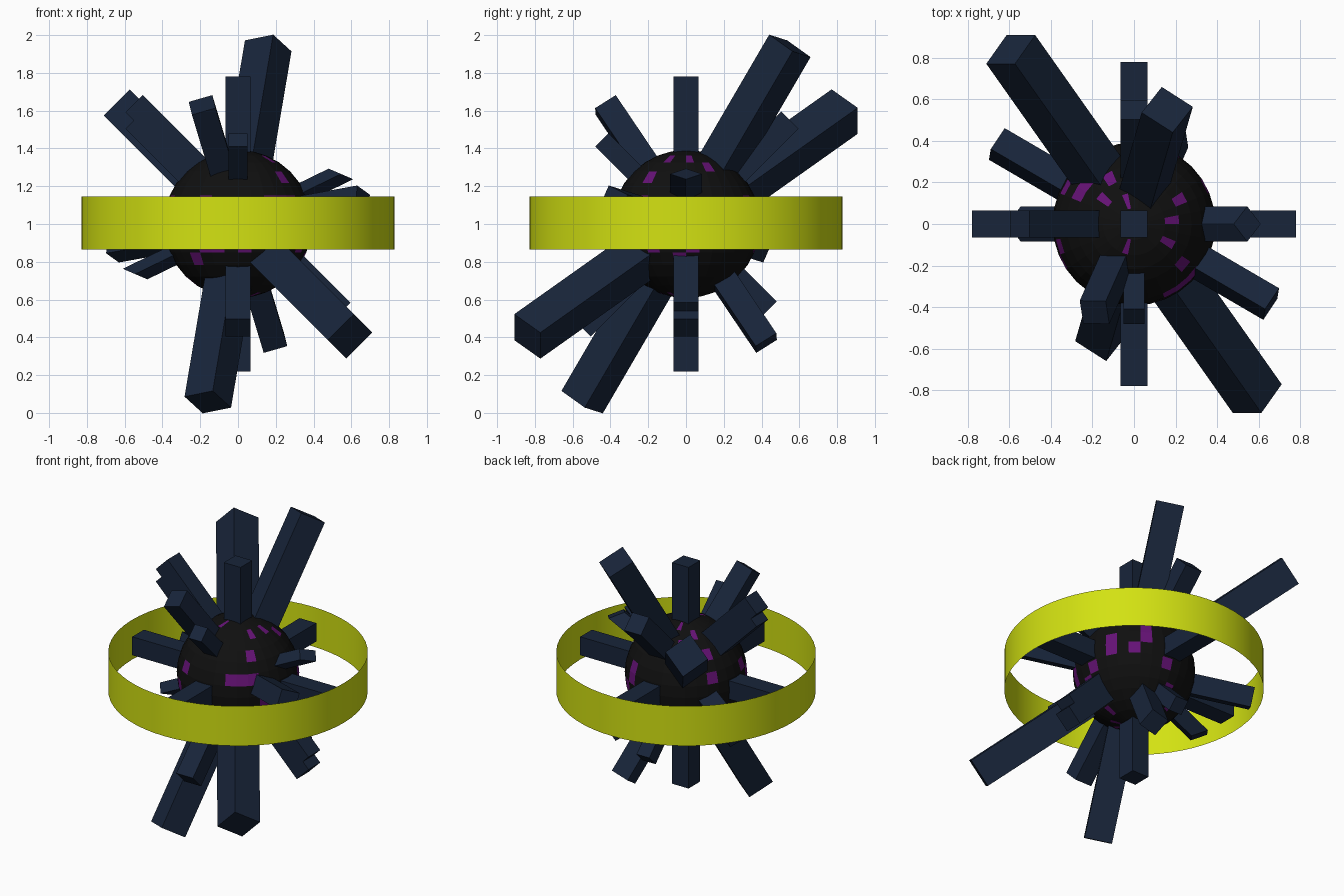
import bpy, bmesh, math, random
from mathutils import Vector

if "Cube" in bpy.data.objects:
    bpy.data.objects.remove(bpy.data.objects["Cube"])

MID = Vector((0, 0, 1))


def material(name, rgb):
    m = bpy.data.materials.new(name)
    m.diffuse_color = (*rgb, 1)
    m.use_nodes = True
    m.node_tree.nodes["Principled BSDF"].inputs["Base Color"].default_value = m.diffuse_color
    return m


navy = material("navy", (0.009, 0.018, 0.042))
black = material("black", (0.005, 0.005, 0.005))
purple = material("purple", (0.13, 0.006, 0.18))
yellow = material("yellow", (0.65, 0.76, 0.006))


def prism(name, c, u, v, mid=MID):
    """Double-ended bar through mid; c = end centre, u and v = half edges of the cap."""
    bm = bmesh.new()
    rings = []
    for s in (-1, 1):
        rings.append([bm.verts.new(mid + c * s + u * a + v * b)
                      for a, b in ((-1, -1), (1, -1), (1, 1), (-1, 1))])
    lo, hi = rings
    bm.faces.new(lo)
    bm.faces.new(hi)
    for i in range(4):
        j = (i + 1) % 4
        bm.faces.new((lo[i], lo[j], hi[j], hi[i]))
    bmesh.ops.recalc_face_normals(bm, faces=bm.faces[:])
    me = bpy.data.meshes.new(name)
    bm.to_mesh(me)
    bm.free()
    ob = bpy.data.objects.new(name, me)
    me.materials.append(navy)
    bpy.context.collection.objects.link(ob)


def spike(name, end, width, hint, mid=MID):
    """Square bar ending at +-end, one cap edge turned towards hint."""
    c = Vector(end)
    d = c.normalized()
    h = Vector(hint)
    u = (h - d * h.dot(d)).normalized()
    prism(name, c, u * width / 2, d.cross(u) * width / 2, mid)


# Straight spikes on the three axes
spike("spike_x", (0.78, 0, 0), 0.13, (0, 1, 0))
spike("spike_y", (0, 0.78, 0), 0.13, (1, 0, 0))
spike("spike_z", (0, 0, 0.78), 0.13, (1, 0, 0))

# Diagonal spikes, one pair stacked
spike("spike_yz", (0, 0.55, 0.55), 0.13, (1, 0, 0))
spike("spike_yz_small", (0, -0.445, 0.445), 0.10, (1, 0, 0))
spike("spike_xz", (-0.55, 0, 0.55), 0.13, (0, 1, 0))
spike("spike_xz_raised", (-0.55, 0, 0.55), 0.13, (0, 1, 0), MID + Vector((0, 0, 0.088)))

# Large tilted spikes
spike("large_spike_steep", (0.16, 0.55, 0.943), 0.18, (-0.15, 0.10, -0.025))
spike("large_spike_low", (-0.593, 0.84, 0.595), 0.195, (1, 0, 1))

# Small tilted spikes
spike("small_spike_front", (-0.19, -0.425, 0.63), 0.13, (0.12, 0, 0.03))
spike("small_spike_side", (0.66, -0.385, 0.12), 0.13, (0.031, 0.052, -0.025))
# Slanted-end spike with a diamond cap
t, s = Vector((-0.065, 0, 0.028)), Vector((0, 0.085, 0))
prism("slanted_spike", Vector((0.545, 0, 0.265)), (t + s) / 2, (t - s) / 2)

# Core sphere with glowing panels
bpy.ops.mesh.primitive_uv_sphere_add(segments=32, ring_count=16, radius=0.392, location=MID)
core = bpy.context.object
core.name = "core"
core.data.materials.append(black)
core.data.materials.append(purple)
panels_top = [(-.22, .2), (-.1, .23), (-.15, .13), (.22, .12), (.17, .02), (.15, -.08),
              (.23, -.18), (-.04, -.1), (-.27, .13), (-.05, .13), (.2, .32), (.07, .2)]
polys = [p for p in core.data.polygons if len(p.vertices) == 4]
for x, y in panels_top:
    p = Vector((x, y, math.sqrt(0.153 - x * x - y * y)))
    min(polys, key=lambda f: (f.center - p).length).material_index = 1
random.seed(4)
for f in polys:
    if f.center.z < 0.14 and random.random() < 0.09:
        f.material_index = 1

# Open ring band
bpy.ops.mesh.primitive_cylinder_add(vertices=64, radius=0.829, depth=0.28,
                                    end_fill_type='NOTHING', location=(0, 0, 1.005))
band = bpy.context.object
band.name = "ring_band"
band.data.materials.append(yellow)
bpy.ops.object.shade_smooth_by_angle()
